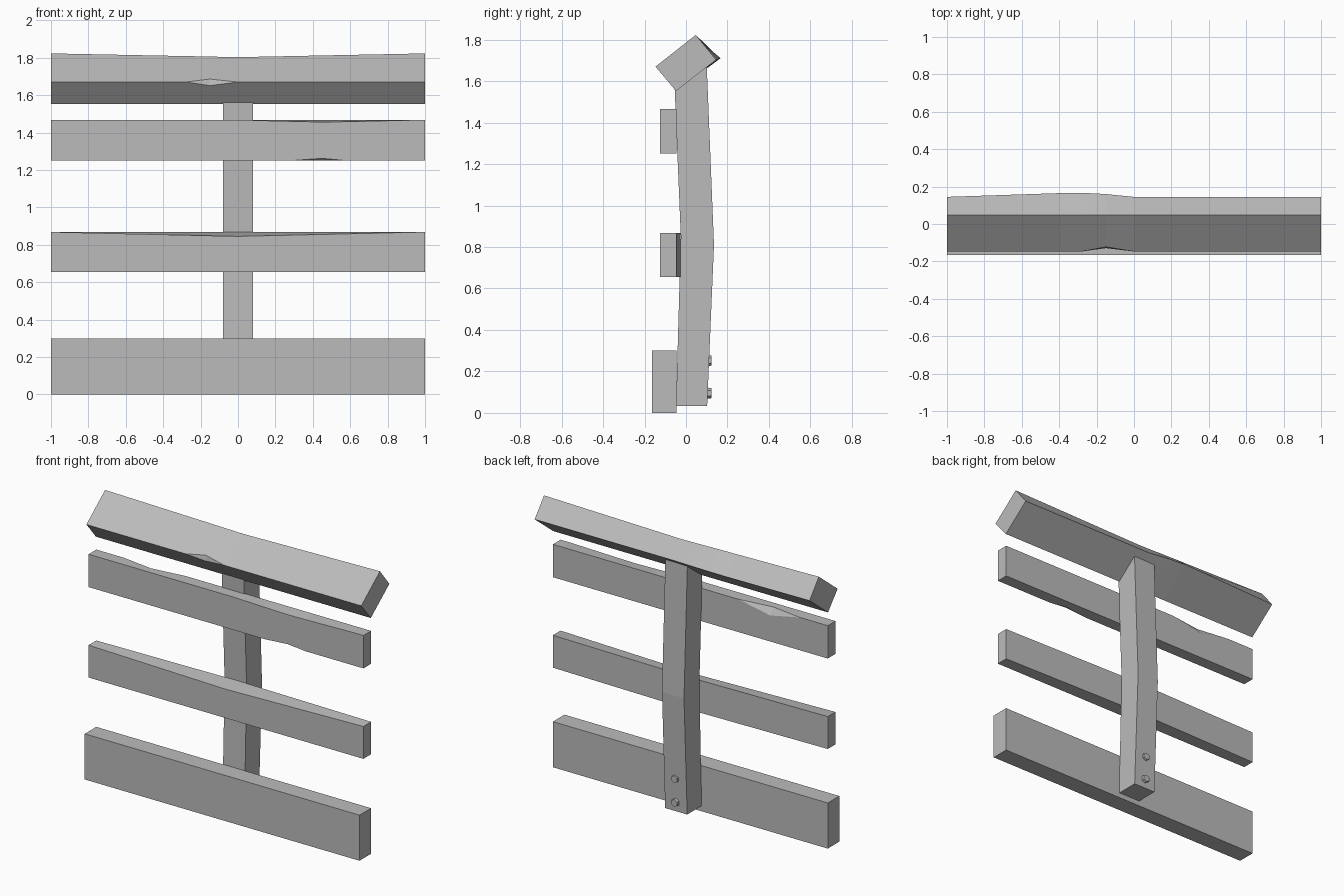
import bpy, bmesh, math
from mathutils import Matrix

cube = bpy.data.objects.get("Cube")
if cube:
    bpy.data.objects.remove(cube, do_unlink=True)

grey = bpy.data.materials.new("weathered grey")
grey.use_nodes = True
colour = (0.5, 0.5, 0.5, 1)
grey.diffuse_color = colour
grey.node_tree.nodes["Principled BSDF"].inputs["Base Color"].default_value = colour


def finish(name, bm):
    bmesh.ops.remove_doubles(bm, verts=bm.verts, dist=0.0005)
    bmesh.ops.recalc_face_normals(bm, faces=bm.faces)
    mesh = bpy.data.meshes.new(name)
    bm.to_mesh(mesh)
    bm.free()
    mesh.materials.append(grey)
    obj = bpy.data.objects.new(name, mesh)
    bpy.context.collection.objects.link(obj)
    return obj


def beam(name, ring, stations=(-1, 1), dents=None):
    """Loft a (y, z) ring along x; dents shift (station x, corner) by (dy, dz)."""
    dents = dents or {}
    bm = bmesh.new()
    loops = []
    for x in stations:
        loop = []
        for i, (y, z) in enumerate(ring):
            dy, dz = dents.get((x, i), (0, 0))
            loop.append(bm.verts.new((x, y + dy, z + dz)))
        loops.append(loop)
    n = len(ring)
    for a, b in zip(loops, loops[1:]):
        for i in range(n):
            j = (i + 1) % n
            bm.faces.new((a[i], a[j], b[j], b[i]))
    bm.faces.new(loops[0])
    bm.faces.new(loops[-1])
    return finish(name, bm)


def board(front, back, low, high):
    return [(front, high), (front, low), (back, low), (back, high)]


# Bottom board
beam("bottom_board", board(-0.165, -0.045, 0, 0.3))

# Middle slat, bowed back at its centre with a worn front edge
beam("middle_slat", board(-0.125, -0.045, 0.655, 0.868), (-1, 0, 1),
     {(0, 0): (0, -0.023), (0, 2): (0.019, 0), (0, 3): (0.019, 0)})

# Upper slat: doubled corners open into chips on the front and back edges
ft, fb, bb, bt = board(-0.125, -0.045, 1.25, 1.466)
beam("upper_slat", [ft, fb, fb, bb, bt, bt],
     (-1, -0.8, -0.58, -0.35, 0.05, 0.28, 0.45, 0.58, 0.93, 1),
     {(-0.58, 4): (0, -0.045), (-0.58, 5): (-0.03, 0),
      (0.28, 0): (0, -0.006), (0.45, 0): (0, -0.01), (0.58, 0): (0, -0.008),
      (0.45, 1): (0, 0.012), (0.45, 2): (0.03, 0)})

# Tilted top rail with a chipped front edge and a swollen back edge
nose, ridge, heel, keel = (-0.147, 1.67), (0.047, 1.823), (0.145, 1.703), (-0.048, 1.552)
beam("top_rail", [nose, ridge, heel, keel, nose],
     (-1, -0.4, -0.28, -0.15, 0, 1),
     {(-0.4, 1): (0, -0.012), (-0.28, 1): (0, -0.014),
      (-0.15, 1): (0, -0.017), (0, 1): (0, -0.02),
      (-0.4, 2): (0.02, 0.006), (-0.28, 2): (0.022, 0.008), (-0.15, 2): (0.015, 0.006),
      (-0.15, 0): (0.025, 0.016), (-0.15, 4): (0.018, -0.019)})

# Curved post
beam("post", [(-0.048, 0.034), (0.102, 0.034), (0.135, 0.81), (0.1, 1.675),
              (-0.055, 1.576), (-0.025, 0.85)], (-0.08, 0.08))

# Hex bolts on the back of the post
for label, z in (("lower", 0.095), ("upper", 0.252)):
    bm = bmesh.new()
    bmesh.ops.create_cone(bm, cap_ends=True, segments=6, radius1=0.03, radius2=0.024,
                          depth=0.04,
                          matrix=Matrix.Translation((0, 0.103, z)) @ Matrix.Rotation(-math.pi / 2, 4, 'X'))
    finish(label + "_bolt", bm)
